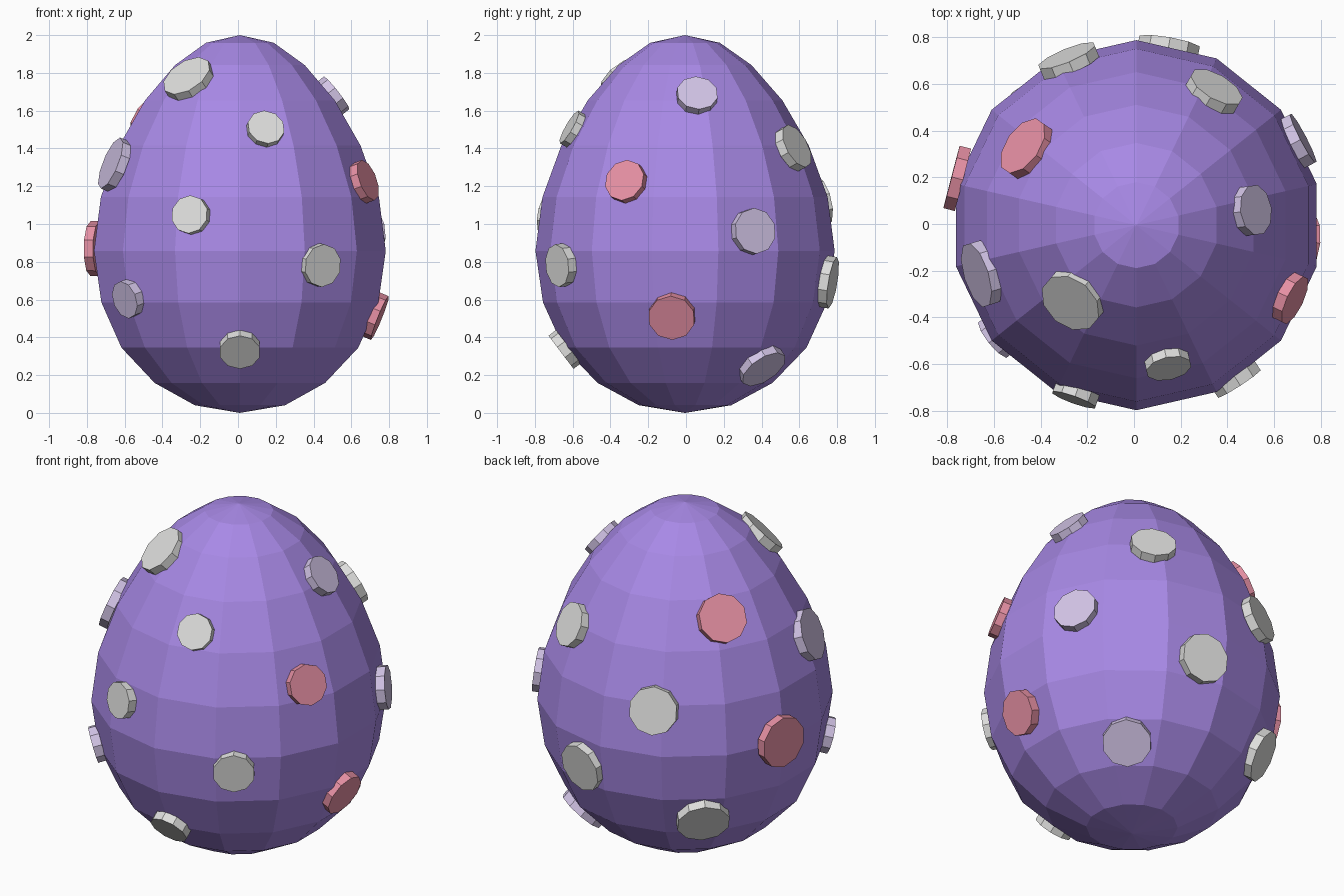
import bpy, bmesh, math
from mathutils import Vector, Matrix

if "Cube" in bpy.data.objects:
    bpy.data.objects.remove(bpy.data.objects["Cube"])

CX, CY = 0.01, -0.005      # egg axis
SIDES, RINGS = 14, 11


def material(name, rgb):
    m = bpy.data.materials.new(name)
    m.diffuse_color = (*rgb, 1)
    m.use_nodes = True
    m.node_tree.nodes["Principled BSDF"].inputs["Base Color"].default_value = m.diffuse_color
    return m


purple = material("purple", (0.392, 0.25, 0.791))
white = material("off white", (0.73, 0.73, 0.72))
pink = material("pink", (0.791, 0.279, 0.371))
lavender = material("pale lavender", (0.645, 0.552, 0.791))


def finish(bm, name, mat):
    bmesh.ops.recalc_face_normals(bm, faces=bm.faces)
    me = bpy.data.meshes.new(name)
    bm.to_mesh(me)
    bm.free()
    me.materials.append(mat)
    ob = bpy.data.objects.new(name, me)
    bpy.context.collection.objects.link(ob)
    return ob


# Egg profile: evenly stepped rings, radius narrowing towards the top
radii = [0, 0.245, 0.463, 0.643, 0.752, 0.792, 0.755, 0.655, 0.515, 0.352, 0.184, 0]
profile = [(r, 1 - math.cos(math.pi * i / RINGS)) for i, r in enumerate(radii)]


def radius_at(z):
    for (r0, z0), (r1, z1) in zip(profile, profile[1:]):
        if z <= z1:
            return r0 + (r1 - r0) * (z - z0) / (z1 - z0)
    return 0


# Egg shell: profile spun round the axis
bm = bmesh.new()
vs = [bm.verts.new((CX, CY - r, z)) for r, z in profile]
es = [bm.edges.new(p) for p in zip(vs, vs[1:])]
bmesh.ops.spin(bm, geom=vs + es, cent=(CX, CY, 0), axis=(0, 0, 1),
               angle=2 * math.pi, steps=SIDES, use_merge=False)
bmesh.ops.remove_doubles(bm, verts=bm.verts, dist=1e-3)
finish(bm, "egg_shell", purple)

# Spots: x, y, z, radius
spots = {
    white: [(-.27, -.335, 1.78, .14), (.147, -.61, 1.51, .1), (-.253, -.74, 1.05, .102),
            (.435, -.66, .78, .114), (.01, -.635, .325, .11), (.35, .58, 1.41, .125),
            (.15, .77, .69, .138), (-.28, .7, 1.12, .134), (-.455, .493, .43, .145)],
    lavender: [(-.66, -.215, 1.32, .145), (-.585, -.48, .6, .102), (.52, .06, 1.69, .11),
               (.71, .36, .963, .122), (.38, .395, .235, .133)],
    pink: [(-.775, .2, .87, .145), (.675, -.32, 1.23, .113), (.73, -.075, .505, .125),
           (-.455, .32, 1.57, .135)],
}


def spot(name, mat, x, y, z, rad):
    a = math.atan2(y - CY, x - CX)
    h = 0.12
    slope = (radius_at(z + h) - radius_at(z - h)) / (2 * h)
    n = Vector((math.cos(a), math.sin(a), -slope)).normalized()
    z -= 0.02 * n.z
    r = radius_at(z)
    centre = Vector((CX + r * math.cos(a), CY + r * math.sin(a), z))
    bm = bmesh.new()
    bmesh.ops.create_cone(bm, cap_ends=True, segments=10, radius1=rad, radius2=rad, depth=0.05,
                          matrix=Matrix.Translation(centre + n * 0.002)
                          @ n.to_track_quat('Z', 'Y').to_matrix().to_4x4())
    finish(bm, name, mat)


for mat, places in spots.items():
    for i, p in enumerate(places):
        spot(f"{mat.name.replace(' ', '_')}_spot_{i + 1}", mat, *p)
